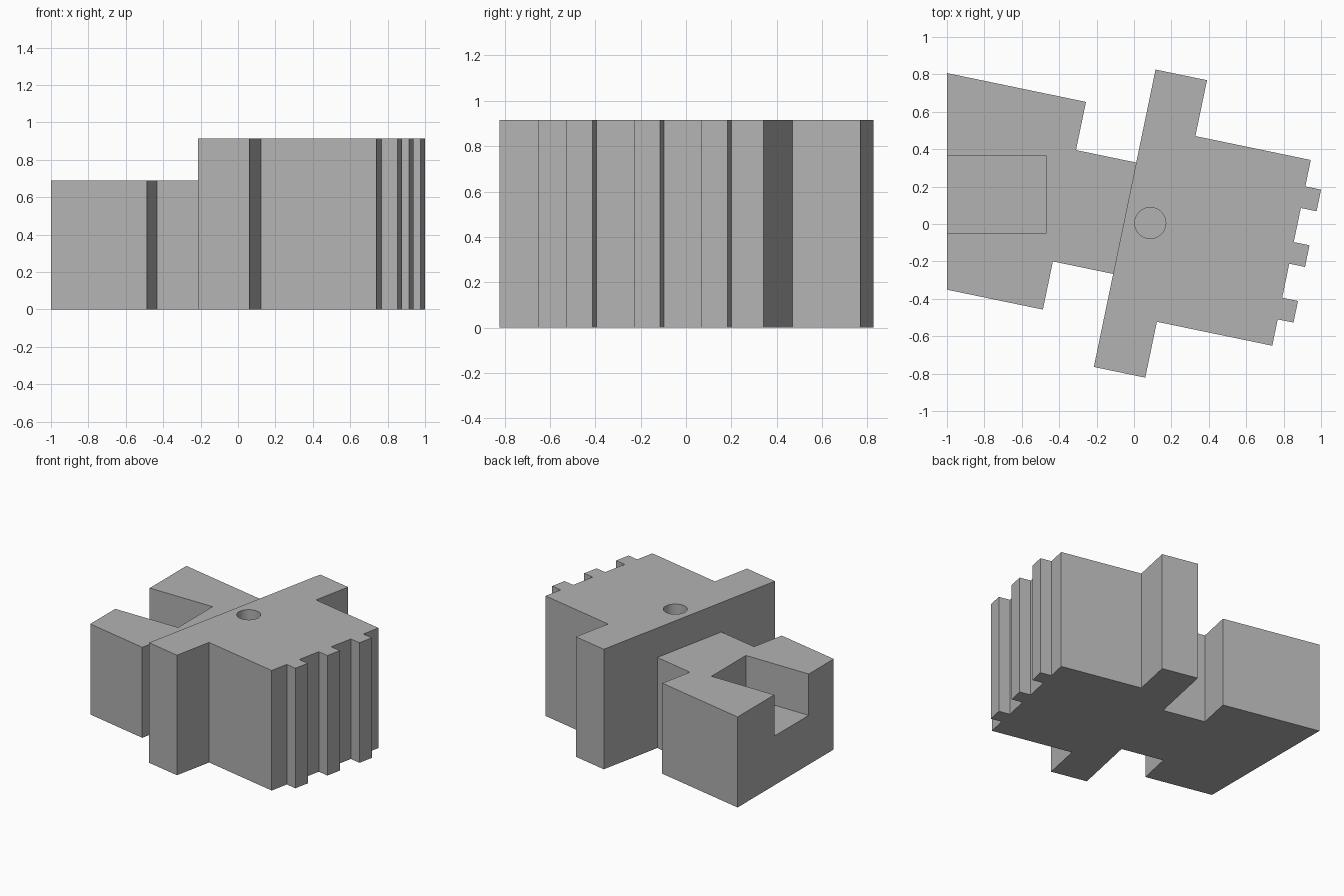
import bpy, bmesh, math
from mathutils import Matrix, Vector

cube = bpy.data.objects.get("Cube")
if cube:
    bpy.data.objects.remove(cube, do_unlink=True)

TILT = Matrix.Rotation(math.radians(-11.72), 4, 'Z')
UNTILT = TILT.inverted()
HEIGHT, DECK = 0.915, 0.69
MID = 0.02                      # local centre line of the tilted part

grey = bpy.data.materials.new("plain grey")
grey.use_nodes = True
colour = (0.45, 0.45, 0.45, 1)
grey.diffuse_color = colour
grey.node_tree.nodes["Principled BSDF"].inputs["Base Color"].default_value = colour


def prism(name, outline, z0, z1, matrix=Matrix()):
    """Extrude a closed outline from z0 up to z1."""
    bm = bmesh.new()
    face = bm.faces.new([bm.verts.new(matrix @ Vector((x, y, z0))) for x, y in outline])
    top = bmesh.ops.extrude_face_region(bm, geom=[face])["geom"]
    bmesh.ops.translate(bm, vec=(0, 0, z1 - z0),
                        verts=[g for g in top if isinstance(g, bmesh.types.BMVert)])
    bmesh.ops.recalc_face_normals(bm, faces=bm.faces)
    mesh = bpy.data.meshes.new(name)
    bm.to_mesh(mesh)
    bm.free()
    mesh.materials.append(grey)
    obj = bpy.data.objects.new(name, mesh)
    bpy.context.collection.objects.link(obj)
    return obj


def rect(x0, x1, y0, y1):
    return [(x0, y0), (x1, y0), (x1, y1), (x0, y1)]


def cut(target, cutter):
    """Subtract the cutter from the target and remove the cutter."""
    mod = target.modifiers.new("cut", 'BOOLEAN')
    mod.operation, mod.solver, mod.object = 'DIFFERENCE', 'EXACT', cutter
    bpy.context.view_layer.objects.active = target
    bpy.ops.object.modifier_apply(modifier=mod.name)
    bpy.data.objects.remove(cutter, do_unlink=True)


def block_end(v):
    """Local point where the rear block meets the straight plane x = -1."""
    a = math.radians(11.72)
    return ((-1 - v * math.sin(a)) / math.cos(a), v)


# Toothed right face, from bottom to top
FLANGE, FRONT, TOOTH, NECK = -0.055, 0.856, 0.942, -0.384
teeth = []
for i in (-1, 0, 1):
    c = MID + i * 0.304
    teeth += [(FRONT, c - 0.059), (TOOTH, c - 0.059), (TOOTH, c + 0.059), (FRONT, c + 0.059)]


# Half outline of flange and head, and of neck and rear block, for side s
def head_side(s):
    return [(FLANGE, MID + s * 0.812), (0.226, MID + s * 0.812),
            (0.226, MID + s * 0.507), (FRONT, MID + s * 0.507)]


def rear_side(s):
    return [block_end(MID + s * 0.567), (NECK, MID + s * 0.567),
            (NECK, MID + s * 0.304), (FLANGE, MID + s * 0.304)]


lower = rear_side(-1) + head_side(-1)
upper = rear_side(1) + head_side(1)
body = prism("block_body", lower + teeth + upper[::-1], 0, HEIGHT, TILT)

# Lower deck behind the flange
cut(body, prism("deck_cutter", rect(-2, FLANGE, -2, 2), DECK, 2, TILT))

# Open slot in the rear block
cut(body, prism("slot_cutter", rect(-1.2, -0.47, -0.05, 0.365), 0.375, 1))

# Blind round hole in the head
circle = [(0.087 + 0.083 * math.cos(math.tau * i / 48),
           0.005 + 0.083 * math.sin(math.tau * i / 48)) for i in range(48)]
cut(body, prism("hole_cutter", circle, 0.5, 1.2))

bpy.ops.object.select_all(action='DESELECT')
body.select_set(True)
bpy.context.view_layer.objects.active = body
bpy.ops.object.shade_smooth_by_angle(angle=math.radians(30))
